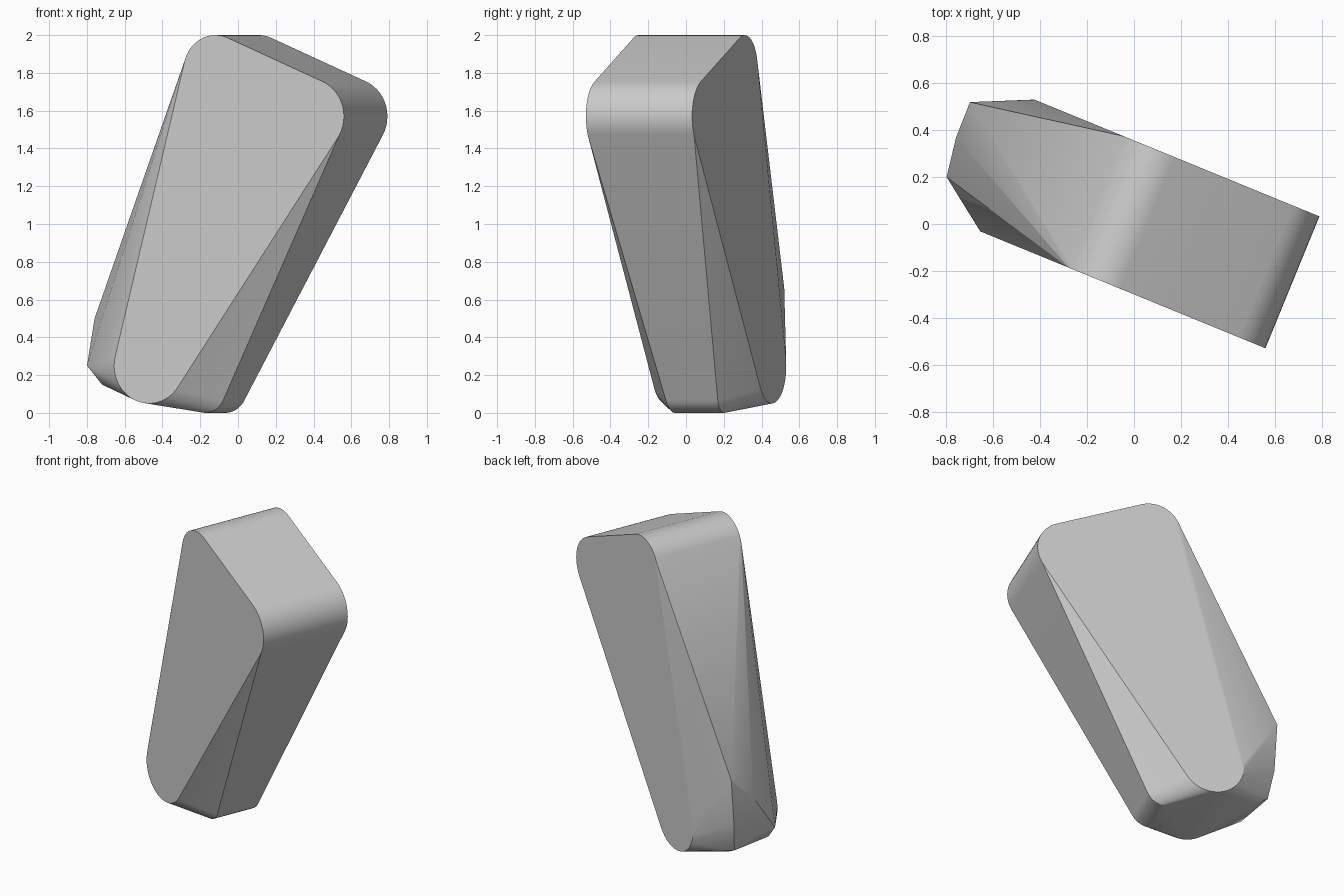
import bpy, bmesh
from math import cos, sin, tau, radians
from mathutils import Vector

cube = bpy.data.objects.get("Cube")
if cube:
    bpy.data.objects.remove(cube)

# Block axes: u runs along the broad face, v through the thickness
U = Vector((0.925, -0.379, 0))
V = Vector((0.379, 0.925, 0))
FRONT, BACK = -0.278, 0.33


def place(u, v, z):
    return U * u + V * v + Vector((0, 0, z))


def circle(u, z, r, v, steps=48):
    return [place(u + r * cos(tau * i / steps), v, z + r * sin(tau * i / steps))
            for i in range(steps)]


points = []

# Broad faces: the same rounded three-cornered outline front and back
for v in (FRONT, BACK):
    for u, z, r in ((-0.395, 0.25, 0.20), (-0.016, 1.82, 0.18), (0.52, 1.57, 0.20)):
        points += circle(u, z, r, v)

# Rounded lower corner of the keel, narrower through the thickness
for i in range(10):
    a = radians(-90 + 64 * i / 9)
    u, z = -0.14 + 0.12 * cos(a), 0.12 + 0.12 * sin(a)
    points += [place(u, -0.122 - 0.1 * z, z), place(u, 0.162 + 0.1 * z, z)]

# Bulging lower heel
for p in ((-0.845, 0.216, 0.66), (-0.843, 0.054, 0.50), (-0.835, 0.19, 0.35),
          (-0.816, -0.118, 0.25), (-0.80, 0.165, 0.16), (-0.725, -0.13, 0.15),
          (-0.72, 0.16, 0.12)):
    points.append(place(*p))

# Wrap the outlines in one solid
bm = bmesh.new()
for p in points:
    bm.verts.new(p)
bmesh.ops.convex_hull(bm, input=bm.verts[:])
bmesh.ops.delete(bm, geom=[v for v in bm.verts if not v.link_faces], context='VERTS')
bmesh.ops.dissolve_limit(bm, angle_limit=radians(0.5), verts=bm.verts[:], edges=bm.edges[:])
bmesh.ops.recalc_face_normals(bm, faces=bm.faces[:])
mesh = bpy.data.meshes.new("tapered_block")
bm.to_mesh(mesh)
bm.free()

# Plain grey material
grey = bpy.data.materials.new("light grey")
grey.use_nodes = True
colour = (0.6, 0.6, 0.6, 1)
grey.diffuse_color = colour
grey.node_tree.nodes["Principled BSDF"].inputs["Base Color"].default_value = colour
mesh.materials.append(grey)

block = bpy.data.objects.new("tapered_block", mesh)
bpy.context.collection.objects.link(block)
bpy.ops.object.select_all(action='DESELECT')
block.select_set(True)
bpy.context.view_layer.objects.active = block
bpy.ops.object.shade_smooth_by_angle(angle=radians(20))
